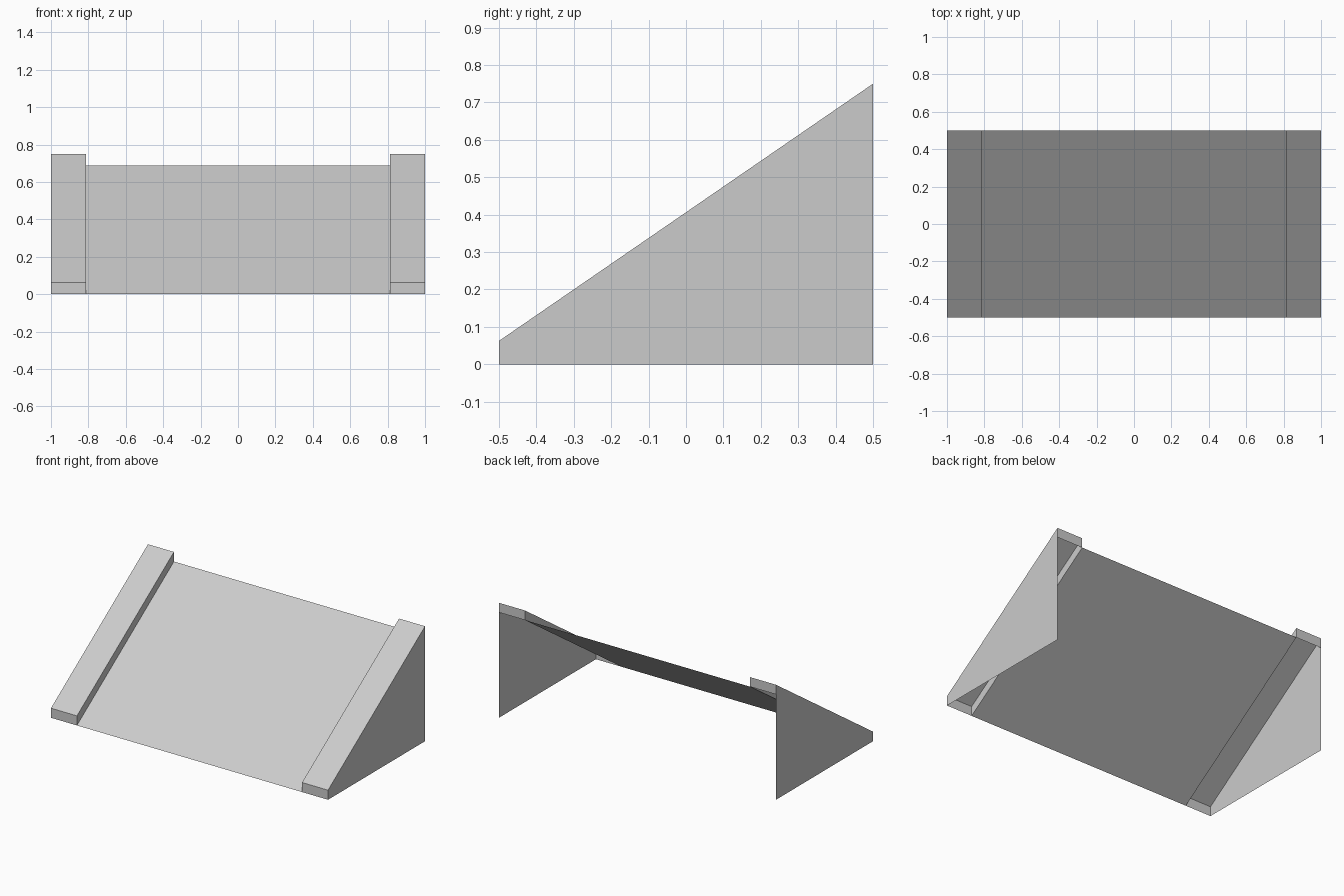
import bpy

cube = bpy.data.objects.get("Cube")
if cube:
    bpy.data.objects.remove(cube, do_unlink=True)

# Main dimensions
OUTER, INNER = 1.0, 0.8125
FRONT, BACK = -0.5, 0.5
RISE, LIP = 0.6875, 0.0625

grey = bpy.data.materials.new("plain grey")
grey.use_nodes = True
color = (0.6, 0.6, 0.6, 1)
grey.diffuse_color = color
grey.node_tree.nodes["Principled BSDF"].inputs["Base Color"].default_value = color


def sheet(name, corners, mirrored=True):
    """Flat panel from its corners, optionally mirrored to the other side."""
    mesh = bpy.data.meshes.new(name)
    mesh.from_pydata(corners, [], [range(len(corners))])
    mesh.materials.append(grey)
    obj = bpy.data.objects.new(name, mesh)
    bpy.context.collection.objects.link(obj)
    if mirrored:
        mod = obj.modifiers.new("Mirror", "MIRROR")
        mod.use_mirror_merge = False
    return obj


# Sloping deck between the kerbs
sheet("ramp_deck", [(-INNER, FRONT, 0), (INNER, FRONT, 0),
                    (INNER, BACK, RISE), (-INNER, BACK, RISE)], mirrored=False)

# Raised kerbs, open underneath
top = RISE + LIP
sheet("kerb_tops", [(INNER, FRONT, LIP), (OUTER, FRONT, LIP),
                    (OUTER, BACK, top), (INNER, BACK, top)])
sheet("kerb_inner_walls", [(INNER, FRONT, 0), (INNER, FRONT, LIP),
                           (INNER, BACK, top), (INNER, BACK, RISE)])
sheet("kerb_front_caps", [(INNER, FRONT, 0), (OUTER, FRONT, 0),
                          (OUTER, FRONT, LIP), (INNER, FRONT, LIP)])
sheet("kerb_back_caps", [(OUTER, BACK, RISE), (INNER, BACK, RISE),
                         (INNER, BACK, top), (OUTER, BACK, top)])

# Outer side panels reaching the ground
sheet("side_panels", [(OUTER, FRONT, 0), (OUTER, BACK, 0),
                      (OUTER, BACK, top), (OUTER, FRONT, LIP)])
